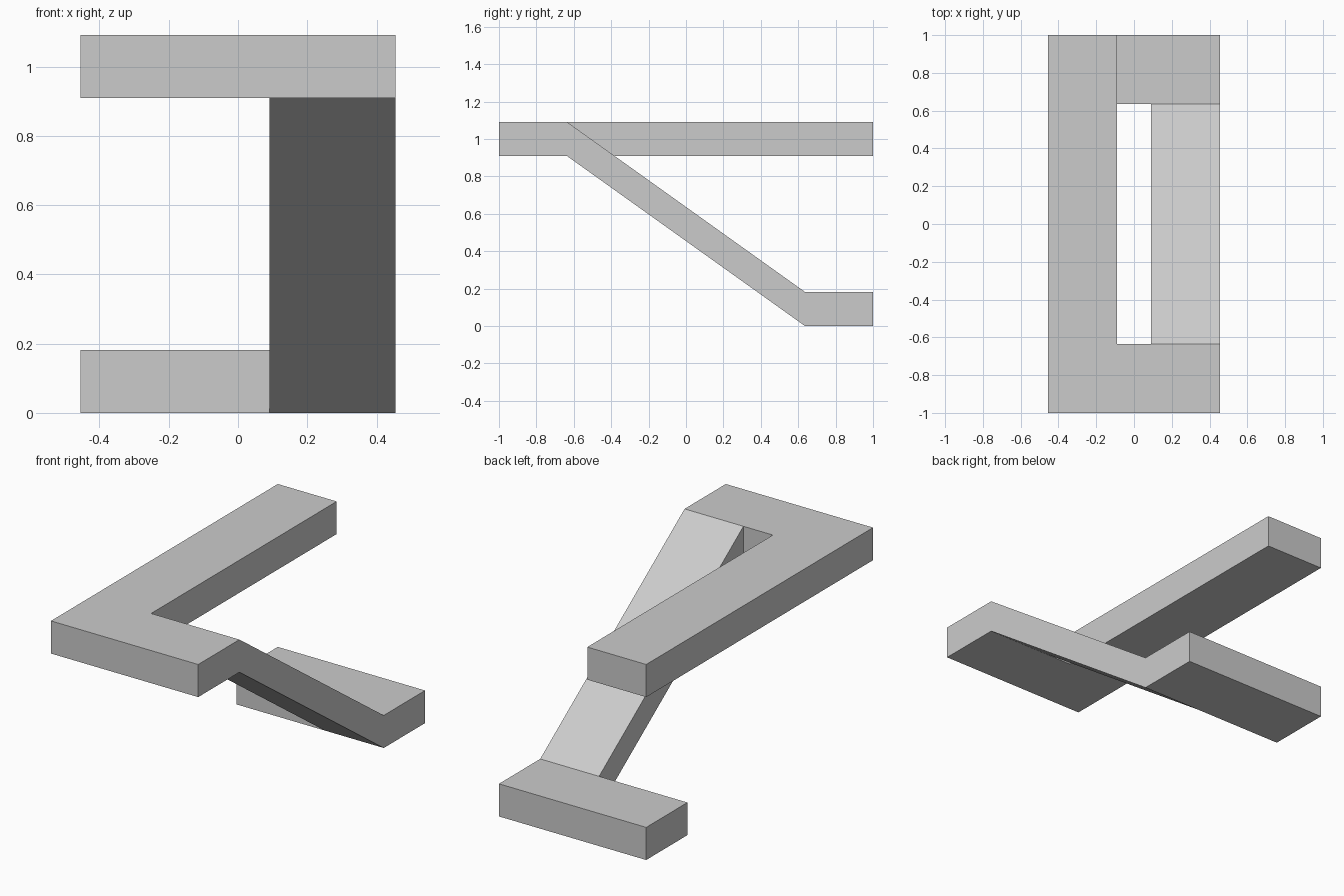
import bpy
import bmesh

if "Cube" in bpy.data.objects:
    bpy.data.objects.remove(bpy.data.objects["Cube"])

X, Y = 0.4545, 1.0          # outer half sizes
XI, YI = 0.091, 0.6364      # inner edges of the bars
T = 0.182                   # vertical thickness
HIGH, LOW = 1.091, T        # top heights of the two levels

grey = bpy.data.materials.new("plain grey")
grey.diffuse_color = (0.6, 0.6, 0.6, 1)
grey.use_nodes = True
grey.node_tree.nodes["Principled BSDF"].inputs["Base Color"].default_value = grey.diffuse_color

# Plan outlines of the upper surface, counter-clockwise seen from above
upper_l = [(-X, -Y, HIGH), (X, -Y, HIGH), (X, -YI, HIGH), (XI, -YI, HIGH),
           (-XI, -YI, HIGH), (-XI, Y, HIGH), (-X, Y, HIGH)]
ramp = [(XI, -YI, HIGH), (X, -YI, HIGH), (X, YI, LOW), (XI, YI, LOW)]
foot = [(-X, YI, LOW), (XI, YI, LOW), (X, YI, LOW), (X, Y, LOW), (-X, Y, LOW)]

bm = bmesh.new()
verts = {}


def vert(p, drop):
    """Shared vertex on the top sheet or dropped to the underside."""
    key = (p, drop)
    if key not in verts:
        verts[key] = bm.verts.new((p[0], p[1], p[2] - drop))
    return verts[key]


# Top and underside sheets
edges = set()
for outline in (upper_l, ramp, foot):
    bm.faces.new([vert(p, 0) for p in outline])
    bm.faces.new([vert(p, T) for p in reversed(outline)])
    edges.update(zip(outline, outline[1:] + outline[:1]))

# Vertical walls along the open borders only
for a, b in edges:
    if (b, a) not in edges:
        bm.faces.new([vert(a, T), vert(b, T), vert(b, 0), vert(a, 0)])

bmesh.ops.recalc_face_normals(bm, faces=bm.faces[:])
mesh = bpy.data.meshes.new("folded_bar_frame")
bm.to_mesh(mesh)
bm.free()
mesh.materials.append(grey)
bpy.context.collection.objects.link(bpy.data.objects.new("folded_bar_frame", mesh))
